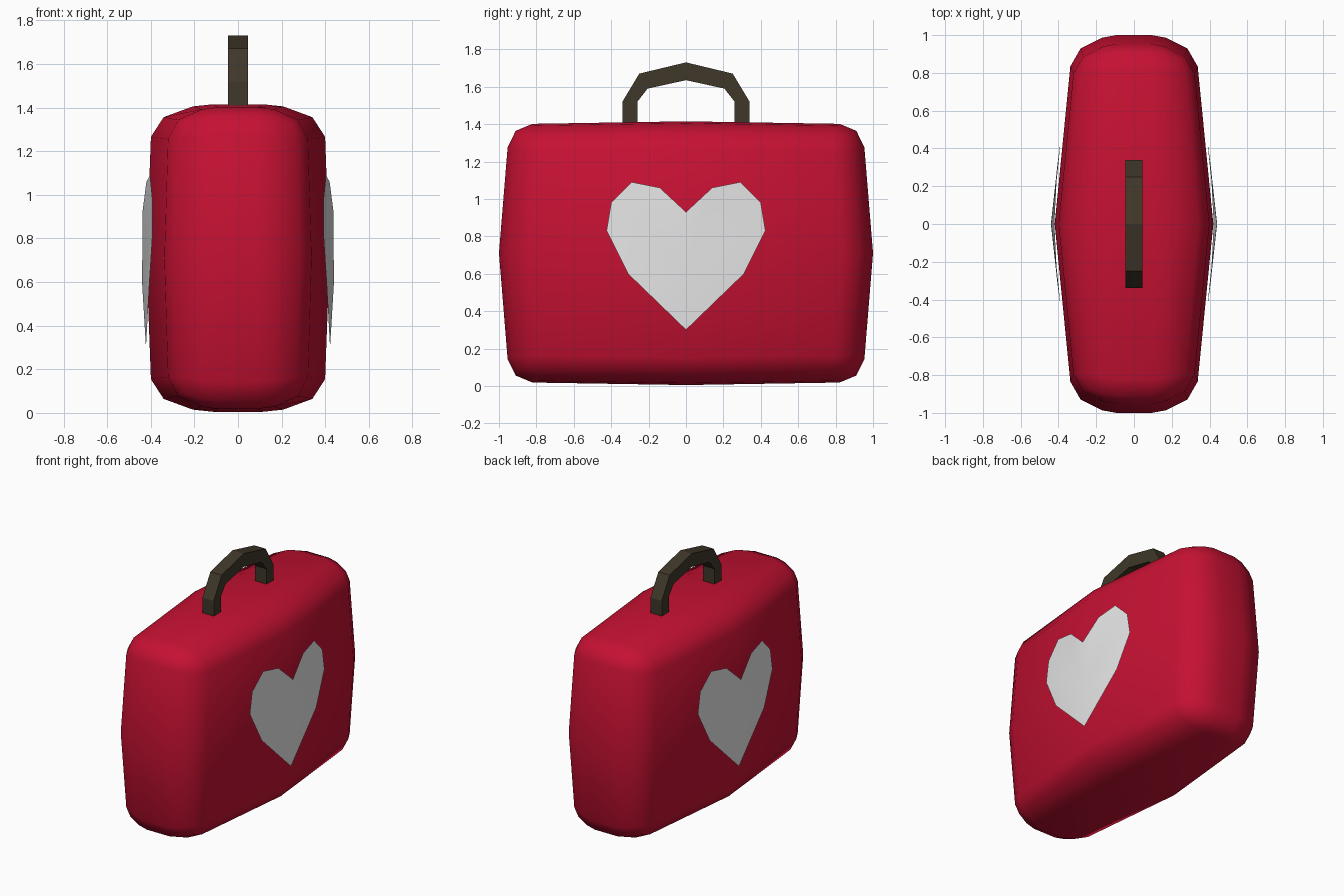
import bpy, bmesh
from mathutils import Vector

if "Cube" in bpy.data.objects:
    bpy.data.objects.remove(bpy.data.objects["Cube"])


def material(name, rgb):
    m = bpy.data.materials.new(name)
    m.diffuse_color = (*rgb, 1)
    m.use_nodes = True
    m.node_tree.nodes["Principled BSDF"].inputs["Base Color"].default_value = m.diffuse_color
    return m


RED = material("red", (0.56, 0.0055, 0.032))
WHITE = material("pale grey", (0.8, 0.8, 0.8))
DARK = material("dark brown", (0.05, 0.038, 0.022))


def finish(bm, name, mat, smooth=True):
    bmesh.ops.recalc_face_normals(bm, faces=bm.faces)
    me = bpy.data.meshes.new(name)
    bm.to_mesh(me)
    bm.free()
    me.materials.append(mat)
    for p in me.polygons:
        p.use_smooth = smooth
    ob = bpy.data.objects.new(name, me)
    bpy.context.collection.objects.link(ob)
    return ob


# Case body: rounded box, cut along its middle loops, then bulged
half = Vector((0.42, 1.0, 0.705))
bev = Vector((0.20, 0.13, 0.125))
bm = bmesh.new()
bmesh.ops.create_cube(bm, size=2)
for v in bm.verts:
    v.co = Vector([v.co[i] * half[i] / bev[i] for i in range(3)])
bmesh.ops.bevel(bm, geom=bm.edges[:], offset=1.0, segments=2, profile=0.5,
                affect='EDGES')
for v in bm.verts:
    v.co = Vector([v.co[i] * bev[i] for i in range(3)])
for co, no in (((0, 0, 0), (0, 1, 0)), ((0, 0, 0), (0, 0, 1)),
               ((0.12, 0, 0), (1, 0, 0)), ((-0.12, 0, 0), (1, 0, 0))):
    bmesh.ops.bisect_plane(bm, geom=bm.verts[:] + bm.edges[:] + bm.faces[:],
                           plane_co=co, plane_no=no, dist=1e-5)
for v in bm.verts:
    x, y, z = v.co
    pinch = 1 - 0.14 * max(0, abs(x) - 0.12)
    v.co = (x * (1 - 0.226 * abs(y)) * (1 - 0.085 * abs(z)),
            y * (1 - 0.08 * abs(z)) * pinch,
            z * (1 - 0.022 * abs(y)) * pinch + 0.71)
finish(bm, "case_body", RED)

# Heart plates on both broad sides, following the bulge
right = [(0, 0.93), (0.14, 1.06), (0.29, 1.09), (0.40, 0.98),
         (0.425, 0.83), (0.31, 0.60), (0, 0.30)]
outline = right + [(-y, z) for y, z in right[-2:0:-1]]
for side, label in ((1, "right"), (-1, "left")):
    bm = bmesh.new()

    def vert(y, z):
        drop = 0.06 * (0.6 - z) if z < 0.6 else 0.01 * (z - 0.6)
        return bm.verts.new((side * (0.44 - 0.11 * abs(y) - drop), y, z))

    hub = vert(0, 0.6)
    ring = [vert(y, z) for y, z in outline]
    for i in range(len(ring)):
        tri = [hub, ring[i], ring[(i + 1) % len(ring)]]
        bm.faces.new(tri)
    ob = finish(bm, "heart_plate_" + label, WHITE)
    # face outward
    if ob.data.polygons[0].normal.x * side < 0:
        ob.data.flip_normals()

# Carry handle: square section swept over an arch
outer = [(-0.34, 1.38), (-0.34, 1.52), (-0.25, 1.67), (0, 1.73)]
inner = [(-0.26, 1.38), (-0.26, 1.52), (-0.205, 1.59), (0, 1.635)]
outer += [(-y, z) for y, z in outer[-2::-1]]
inner += [(-y, z) for y, z in inner[-2::-1]]
bm = bmesh.new()
rings = []
for o, i in zip(outer, inner):
    rings.append([bm.verts.new((x, *p)) for x, p in
                  ((-0.045, o), (0.045, o), (0.045, i), (-0.045, i))])
for a, b in zip(rings, rings[1:]):
    for k in range(4):
        n = (k + 1) % 4
        bm.faces.new((a[k], a[n], b[n], b[k]))
bm.faces.new(rings[0])
bm.faces.new(rings[-1])
finish(bm, "carry_handle", DARK, smooth=False)
